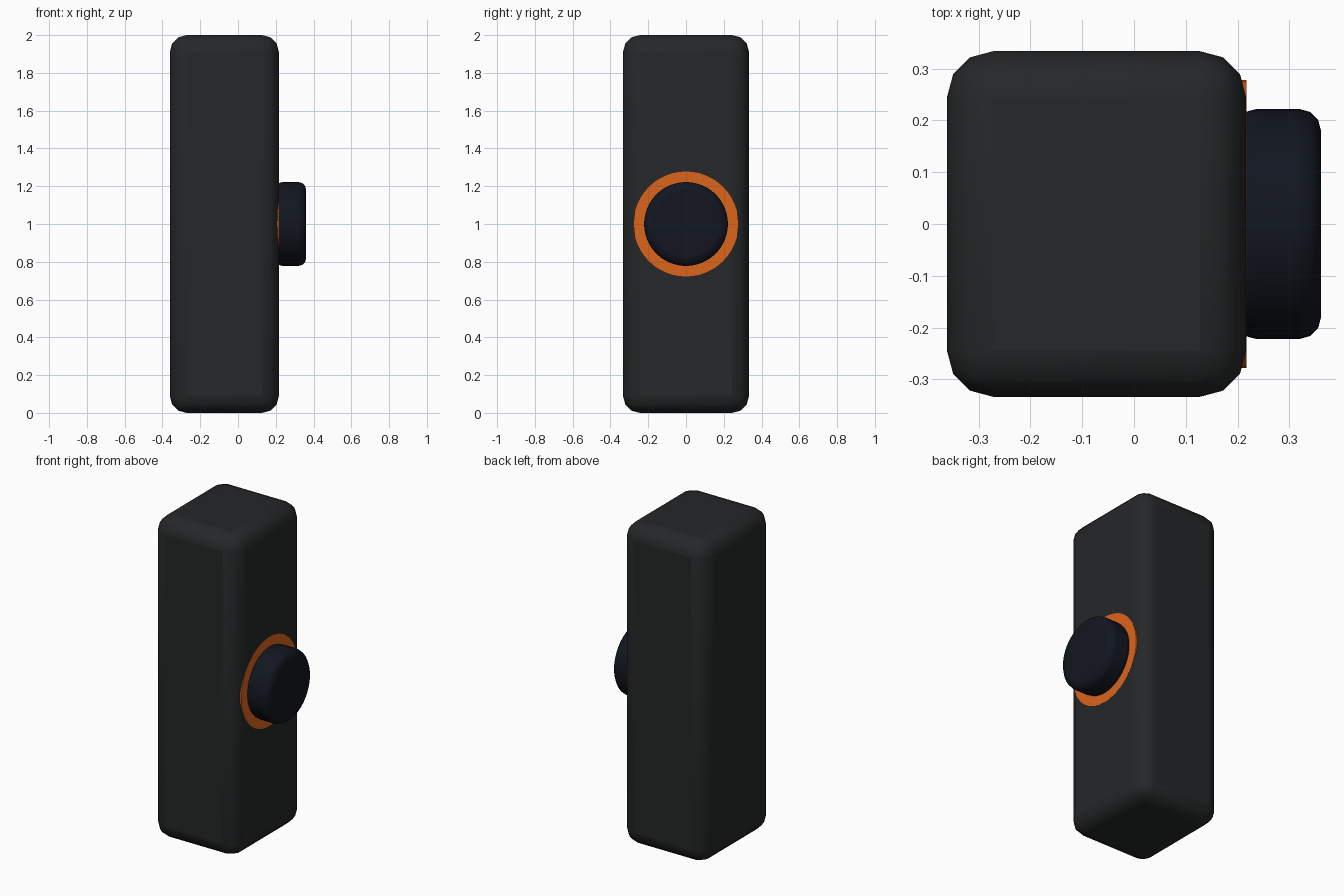
import bpy
from math import pi, radians

if "Cube" in bpy.data.objects:
    bpy.data.objects.remove(bpy.data.objects["Cube"])


def finish(obj, name, color, bevel=0, segments=3):
    obj.name = name
    mat = bpy.data.materials.new(name + "_paint")
    mat.diffuse_color = (*color, 1)
    mat.use_nodes = True
    mat.node_tree.nodes["Principled BSDF"].inputs["Base Color"].default_value = mat.diffuse_color
    obj.data.materials.append(mat)
    bpy.ops.object.transform_apply(location=False, rotation=True, scale=True)
    if bevel:
        mod = obj.modifiers.new("rounding", 'BEVEL')
        mod.width = bevel
        mod.segments = segments
        mod.limit_method = 'ANGLE'
        mod.angle_limit = radians(40)
    bpy.ops.object.shade_smooth_by_angle(angle=radians(40))
    return obj


def disc(name, x0, x1, radius, color, bevel=0):
    bpy.ops.mesh.primitive_cylinder_add(
        vertices=48, radius=radius, depth=x1 - x0,
        location=((x0 + x1) / 2, 0, 1), rotation=(0, pi / 2, 0))
    return finish(bpy.context.object, name, color, bevel)


# Rounded upright housing
x_back, x_front = -0.361, 0.2165
bpy.ops.mesh.primitive_cube_add(size=1, location=((x_back + x_front) / 2, 0, 1))
housing = bpy.context.object
housing.scale = (x_front - x_back, 0.667, 2)
finish(housing, "housing", (0.018, 0.02, 0.021), 0.089)

# Orange disc set flush in the right face
disc("accent_ring", 0.172, 0.217, 0.278, (0.72, 0.13, 0.012))

# Protruding round button
disc("button", 0.194, 0.361, 0.222, (0.006, 0.008, 0.014), 0.042)
